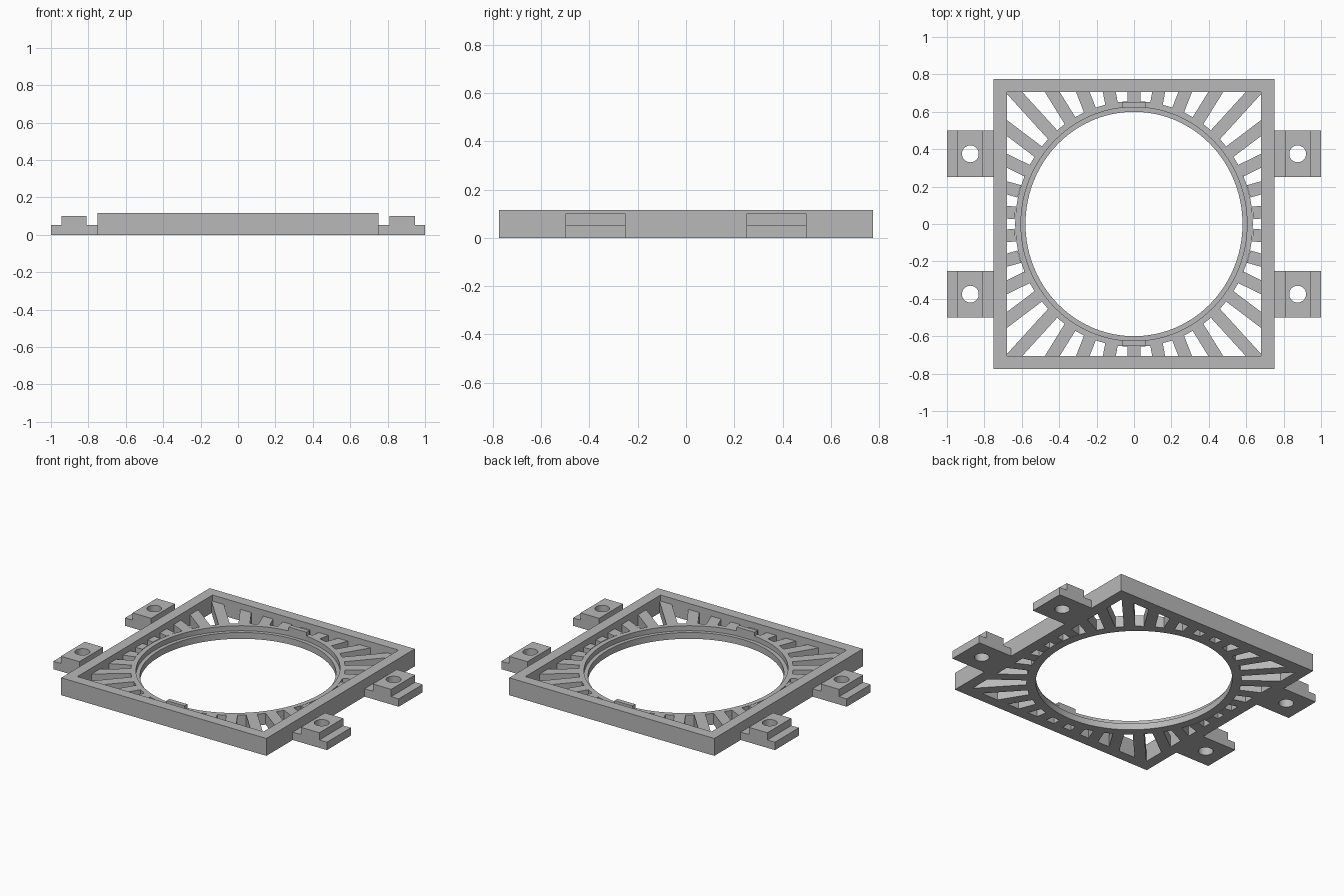
import bpy, bmesh, math
from mathutils import Matrix, Vector

cube = bpy.data.objects.get("Cube")
if cube:
    bpy.data.objects.remove(cube, do_unlink=True)

grey = bpy.data.materials.new("plain_grey")
grey.use_nodes = True
grey.diffuse_color = (0.48, 0.48, 0.48, 1)
grey.node_tree.nodes["Principled BSDF"].inputs["Base Color"].default_value = grey.diffuse_color

HEIGHT = 0.115       # outer frame
RIM = 0.075          # ring rim and spokes
LEDGE = 0.042        # recessed seat inside the ring
SQUASH = 0.967       # everything is slightly narrower in x


def finish(name, bm, smooth=False):
    bmesh.ops.recalc_face_normals(bm, faces=bm.faces)
    mesh = bpy.data.meshes.new(name)
    bm.to_mesh(mesh)
    bm.free()
    mesh.materials.append(grey)
    obj = bpy.data.objects.new(name, mesh)
    bpy.context.collection.objects.link(obj)
    if smooth:
        bpy.ops.object.select_all(action="DESELECT")
        obj.select_set(True)
        bpy.context.view_layer.objects.active = obj
        bpy.ops.object.shade_smooth_by_angle(angle=math.radians(30))
    return obj


def closed_sweep(name, sections, smooth=False):
    """Join a closed chain of identical cross-sections."""
    bm = bmesh.new()
    rows = [[bm.verts.new(p) for p in s] for s in sections]
    for i, a in enumerate(rows):
        b = rows[(i + 1) % len(rows)]
        for j in range(len(a)):
            k = (j + 1) % len(a)
            bm.faces.new((a[j], a[k], b[k], b[j]))
    return finish(name, bm, smooth)


def add_box(bm, lo, hi, turn=Matrix()):
    lo, hi = Vector(lo), Vector(hi)
    size = Matrix.Diagonal((*(hi - lo), 1))
    bmesh.ops.create_cube(bm, size=1, matrix=turn @ Matrix.Translation((lo + hi) / 2) @ size)


# Rectangular outer frame
frame_profile = [(0.75, 0.775, 0), (0.75, 0.775, HEIGHT), (0.68, 0.705, HEIGHT), (0.68, 0.705, 0)]
corners = [(1, 1), (-1, 1), (-1, -1), (1, -1)]
closed_sweep("outer_frame", [[(x * sx, y * sy, z) for x, y, z in frame_profile] for sx, sy in corners])

# Central ring with a recessed ledge
ring_profile = [(0.6, 0), (0.6, LEDGE), (0.625, LEDGE), (0.625, RIM), (0.657, RIM), (0.657, 0)]
SEGMENTS = 96
ring = []
for i in range(SEGMENTS):
    a = math.tau * i / SEGMENTS
    ring.append([(r * math.cos(a) * SQUASH, r * math.sin(a), z) for r, z in ring_profile])
closed_sweep("centre_ring", ring, True)

# Radial spokes, ending inside the frame bars
bm = bmesh.new()
SPOKES = 34
for i in range(SPOKES):
    a = math.pi / 2 + math.tau * i / SPOKES
    reach = min(0.715 / max(abs(math.cos(a)), 1e-6), 0.74 / max(abs(math.sin(a)), 1e-6))
    add_box(bm, (0.638, -0.034, 0), (reach, 0.034, RIM), Matrix.Rotation(a, 4, "Z"))
finish("spokes", bm)

# Small retaining clips at the front and back of the ring
for side, name in ((-1, "front_clip"), (1, "back_clip")):
    bm = bmesh.new()
    add_box(bm, (-0.065, 0.622, LEDGE), (0.065, 0.652, 0.1), Matrix.Diagonal((1, side, 1, 1)))
    finish(name, bm)

# Stepped mounting lugs, each with a round bolt hole
lug_profile = [(0.75, 0), (1, 0), (1, 0.052), (0.945, 0.052), (0.945, 0.1),
               (0.81, 0.1), (0.81, 0.052), (0.75, 0.052)]
for sx, x_name in ((1, "left"), (-1, "right")):
    for sy, y_name in ((-1, "front"), (1, "back")):
        bm = bmesh.new()
        face = bm.faces.new([bm.verts.new((x * sx, 0.25 * sy, z)) for x, z in lug_profile])
        side = bmesh.ops.extrude_face_region(bm, geom=[face])
        moved = [v for v in side["geom"] if isinstance(v, bmesh.types.BMVert)]
        bmesh.ops.translate(bm, verts=moved, vec=(0, 0.25 * sy, 0))
        lug = finish(f"{y_name}_{x_name}_lug", bm)

        bm = bmesh.new()
        bmesh.ops.create_cone(bm, cap_ends=True, segments=32, radius1=0.045, radius2=0.045, depth=0.4,
                              matrix=Matrix.Translation((0.875 * sx, 0.375 * sy, 0.05)))
        cutter = finish("bolt_hole_cutter", bm)
        cutter.hide_render = True
        cut = lug.modifiers.new("bolt_hole", "BOOLEAN")
        cut.operation, cut.solver, cut.object = "DIFFERENCE", "EXACT", cutter
        bpy.ops.object.select_all(action="DESELECT")
        lug.select_set(True)
        bpy.context.view_layer.objects.active = lug
        bpy.ops.object.modifier_apply(modifier=cut.name)
        bpy.data.objects.remove(cutter, do_unlink=True)
        bpy.ops.object.shade_smooth_by_angle(angle=math.radians(30))
